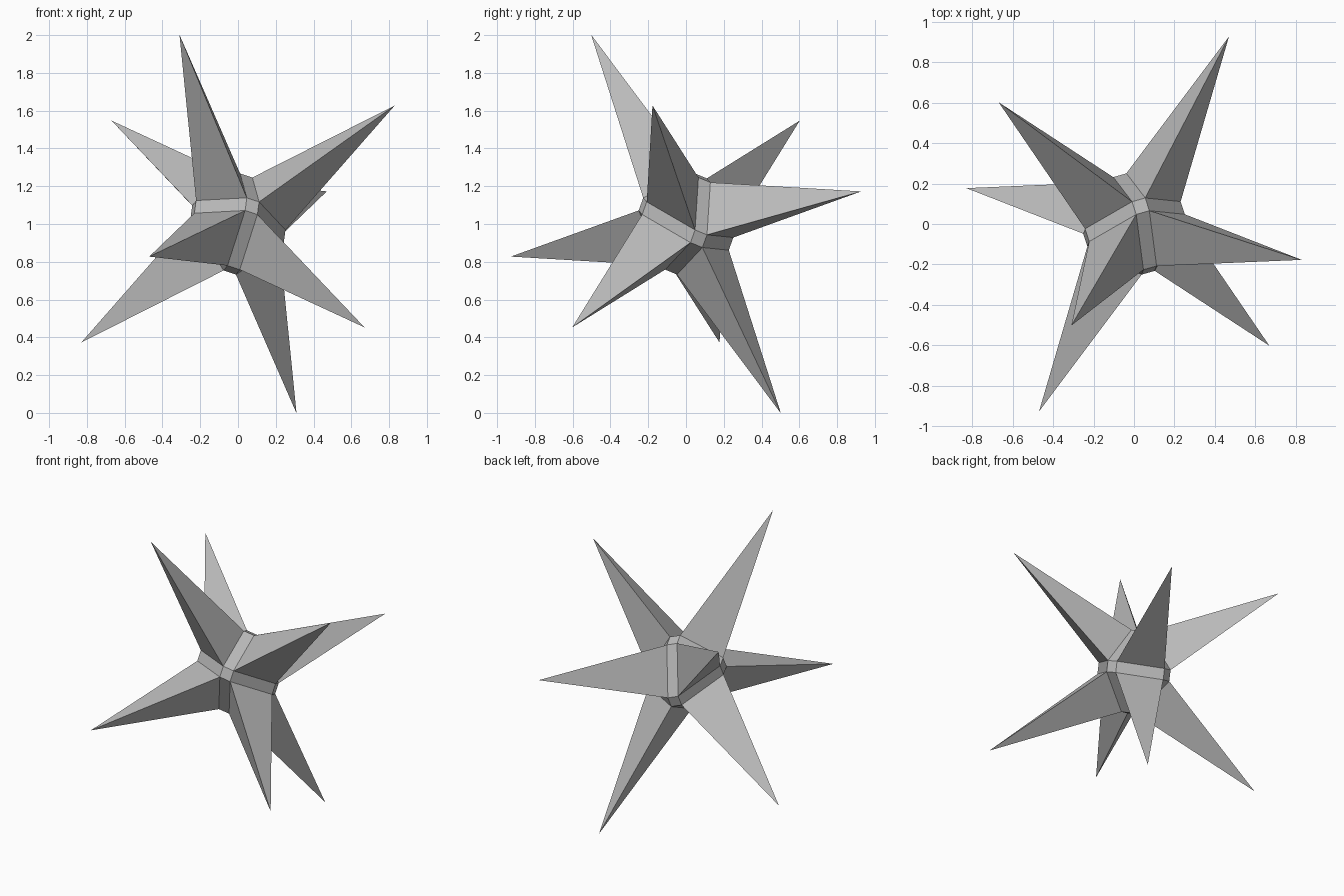
import bpy
import bmesh
from itertools import product
from mathutils import Vector

cube = bpy.data.objects.get("Cube")
if cube:
    bpy.data.objects.remove(cube, do_unlink=True)

# Slightly skewed axes of the star
AXES = (Vector((0.08, 0.2125, 0.5875)),
        Vector((0.18, -0.5525, 0.2275)),
        Vector((-0.57, -0.1625, 0.1875)))
CENTRE = Vector((0, 0, 1))
REACH, FLAT = 0.415, 0.057   # core radius and half width of its small flats
SIGNS = (-1, 1)

grey = bpy.data.materials.new("grey")
grey.use_nodes = True
grey.diffuse_color = (0.5, 0.5, 0.5, 1)
grey.node_tree.nodes["Principled BSDF"].inputs["Base Color"].default_value = (0.5, 0.5, 0.5, 1)

bm = bmesh.new()


def add_vert(coords):
    return bm.verts.new(CENTRE + sum((a * c for a, c in zip(AXES, coords)), Vector()))


# Core corners: one near each axis for every octant
corner = {}
for octant in product(SIGNS, repeat=3):
    for axis in range(3):
        corner[octant, axis] = add_vert(
            [s * (REACH if i == axis else FLAT) for i, s in enumerate(octant)])

# Spikes: a three-sided pyramid in every octant
for octant in product(SIGNS, repeat=3):
    tip = add_vert(octant)
    for i in range(3):
        bm.faces.new((corner[octant, i], corner[octant, (i + 1) % 3], tip))

for axis in range(3):
    j, k = (axis + 1) % 3, (axis + 2) % 3

    def octant_of(a, b, c):
        signs = [0, 0, 0]
        signs[axis], signs[j], signs[k] = a, b, c
        return tuple(signs)

    # Small flats at both ends of the axis
    for s in SIGNS:
        bm.faces.new([corner[octant_of(s, b, c), axis]
                      for b, c in ((-1, -1), (1, -1), (1, 1), (-1, 1))])
    # Narrow strips between neighbouring spikes
    for s, t in product(SIGNS, repeat=2):
        low, high = octant_of(s, t, -1), octant_of(s, t, 1)
        bm.faces.new((corner[low, axis], corner[low, j],
                      corner[high, j], corner[high, axis]))

bmesh.ops.recalc_face_normals(bm, faces=bm.faces)
mesh = bpy.data.meshes.new("spiked_star")
bm.to_mesh(mesh)
bm.free()
mesh.materials.append(grey)
star = bpy.data.objects.new("spiked_star", mesh)
bpy.context.collection.objects.link(star)
